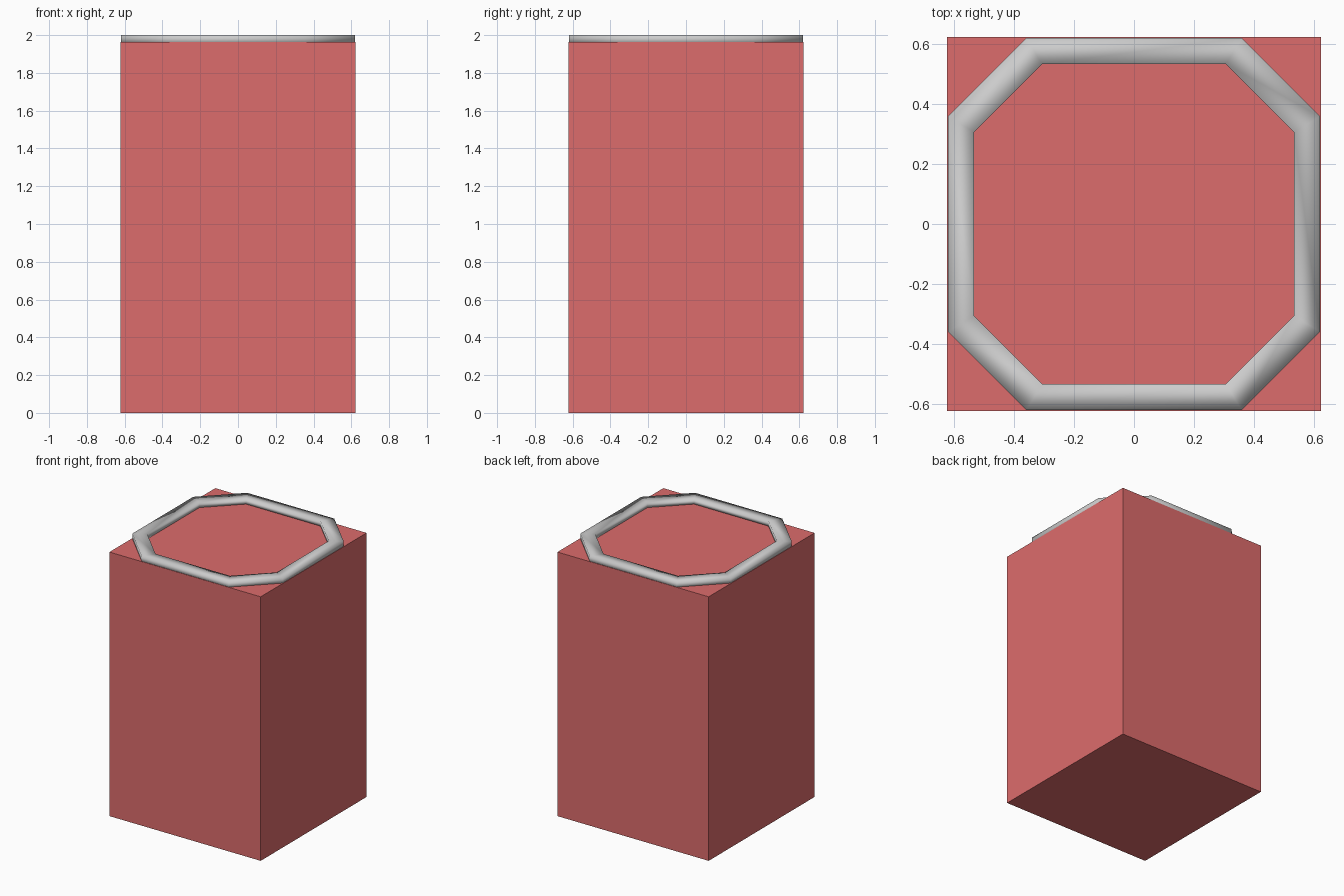
import bpy, bmesh

if "Cube" in bpy.data.objects:
    bpy.data.objects.remove(bpy.data.objects["Cube"])

BODY = 0.622       # half width of the box
BODY_TOP = 1.963   # height of the box
RIM_TOP = 2.0


def octagon(half, flat):
    """Corner-cut square: half width and half length of each straight side."""
    quarter = [(half, -flat), (half, flat)]
    points = []
    for _ in range(4):
        points += quarter
        quarter = [(-y, x) for x, y in quarter]
    return points


def add_object(name, bm):
    bmesh.ops.recalc_face_normals(bm, faces=bm.faces)
    mesh = bpy.data.meshes.new(name)
    bm.to_mesh(mesh)
    bm.free()
    obj = bpy.data.objects.new(name, mesh)
    bpy.context.collection.objects.link(obj)
    return obj


# Red box body
bm = bmesh.new()
bmesh.ops.create_cube(bm, size=1)
for v in bm.verts:
    v.co.x *= 2 * BODY
    v.co.y *= 2 * BODY
    v.co.z = (v.co.z + 0.5) * BODY_TOP
body = add_object("box_body", bm)
red = bpy.data.materials.new("red")
red.diffuse_color = (0.72, 0.15, 0.15, 1)
red.use_nodes = True
red.node_tree.nodes["Principled BSDF"].inputs["Base Color"].default_value = red.diffuse_color
body.data.materials.append(red)

# Grey eight-sided rim, a rectangular section swept round the octagon
bm = bmesh.new()
outer, inner = octagon(0.619, 0.358), octagon(0.532, 0.306)
low = BODY_TOP - 0.01
loops = [[bm.verts.new((x, y, z)) for x, y in ring]
         for ring, z in ((outer, low), (outer, RIM_TOP), (inner, RIM_TOP), (inner, low))]
for k in range(4):
    a, b = loops[k], loops[(k + 1) % 4]
    for i in range(8):
        j = (i + 1) % 8
        bm.faces.new((a[i], a[j], b[j], b[i]))
for f in bm.faces:
    f.smooth = True
add_object("top_rim", bm)
